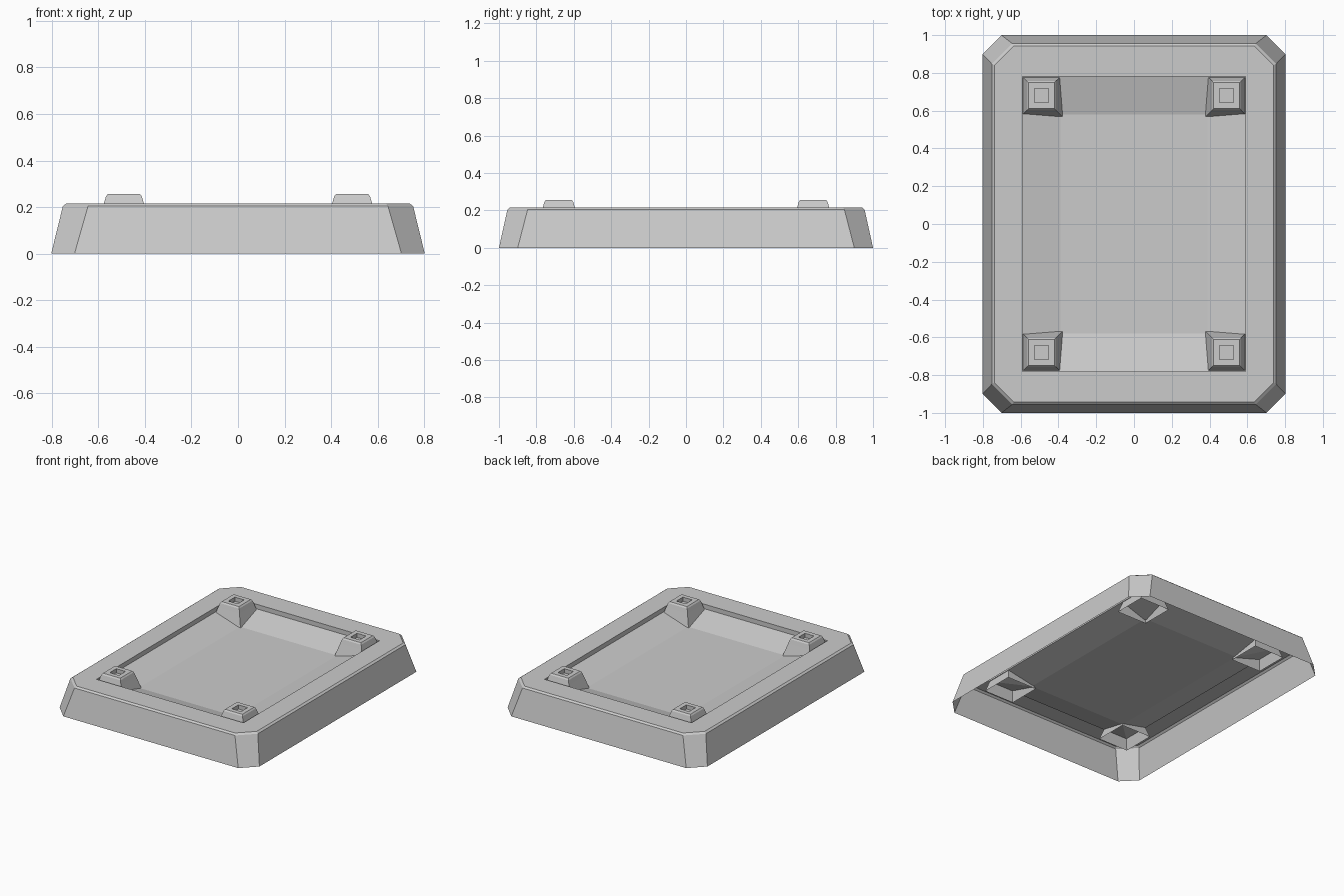
import bpy
import bmesh

cube = bpy.data.objects.get("Cube")
if cube:
    bpy.data.objects.remove(cube, do_unlink=True)

grey = bpy.data.materials.new("light_grey")
grey.use_nodes = True
COLOUR = (0.6, 0.6, 0.6, 1)
grey.diffuse_color = COLOUR
grey.node_tree.nodes["Principled BSDF"].inputs["Base Color"].default_value = COLOUR


def loft(name, rings):
    """Skin a list of counter-clockwise rings and close the last one."""
    bm = bmesh.new()
    loops = [[bm.verts.new(p) for p in ring] for ring in rings]
    for a, b in zip(loops, loops[1:]):
        for i in range(len(a)):
            j = (i + 1) % len(a)
            bm.faces.new((a[i], a[j], b[j], b[i]))
    bm.faces.new(loops[-1])
    bmesh.ops.remove_doubles(bm, verts=bm.verts, dist=0.0001)
    mesh = bpy.data.meshes.new(name)
    bm.to_mesh(mesh)
    bm.free()
    mesh.materials.append(grey)
    obj = bpy.data.objects.new(name, mesh)
    bpy.context.collection.objects.link(obj)
    return obj


def octagon(hx, hy, c, z):
    """Rectangle with cut corners; c = 0 gives a plain rectangle."""
    pts = [(hx, hy - c), (hx - c, hy), (c - hx, hy), (-hx, hy - c),
           (-hx, c - hy), (c - hx, -hy), (hx - c, -hy), (hx, c - hy)]
    return [(x, y, z) for x, y in pts]


def square(h, z, cx=0.49, cy=0.68):
    return [(cx + h, cy + h, z), (cx - h, cy + h, z),
            (cx - h, cy - h, z), (cx + h, cy - h, z)]


TOP = 0.215

# Open-bottomed tray: sloped sides, small bevel, flat rim,
# short recess wall, shallow ramps and flat floor
loft("tray", [
    octagon(0.802, 1.0, 0.1, 0),
    octagon(0.752, 0.955, 0.108, 0.204),
    octagon(0.738, 0.942, 0.102, TOP),
    octagon(0.59, 0.78, 0, TOP),
    octagon(0.59, 0.78, 0, 0.182),
    octagon(0.39, 0.58, 0, 0.13),
])

# Hollow tapered corner posts with a square socket, running through the ramps
posts = loft("corner_posts", [
    square(0.118, 0.11),
    square(0.086, TOP),
    square(0.077, 0.246),
    square(0.069, 0.256),
    square(0.037, 0.256),
    square(0.037, 0.226),
])
mirror = posts.modifiers.new("mirror", "MIRROR")
mirror.use_axis = (True, True, False)
